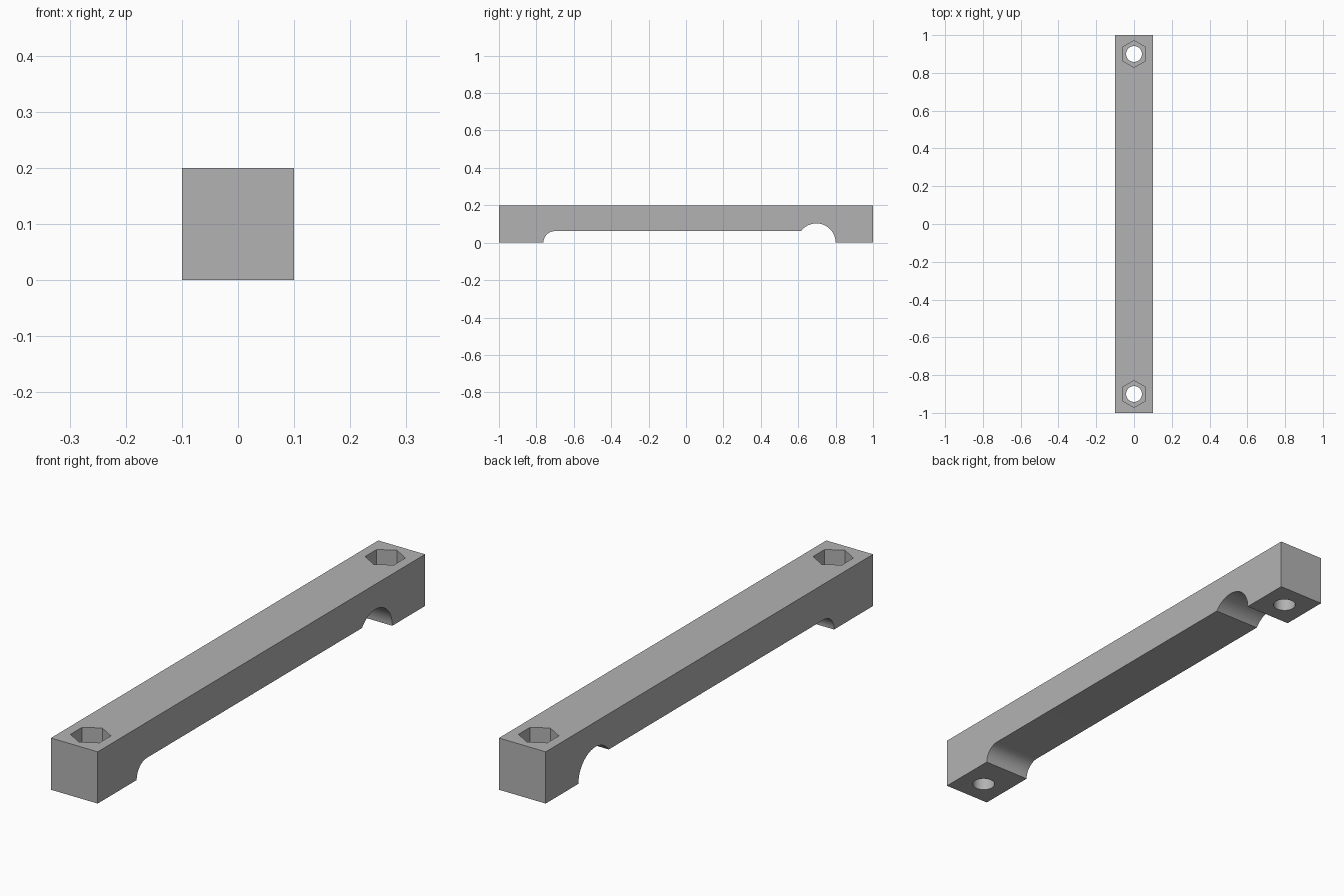
import bpy, bmesh
from math import sin, cos, pi, asin

if "Cube" in bpy.data.objects:
    bpy.data.objects.remove(bpy.data.objects["Cube"])

SLOT_Z = 0.062


def arc(cy, r, a0, a1, n):
    return [(cy + r * cos(a0 + (a1 - a0) * i / n), r * sin(a0 + (a1 - a0) * i / n))
            for i in range(n + 1)]


def new_object(name, bm):
    bmesh.ops.recalc_face_normals(bm, faces=bm.faces)
    mesh = bpy.data.meshes.new(name)
    bm.to_mesh(mesh)
    bm.free()
    obj = bpy.data.objects.new(name, mesh)
    bpy.context.collection.objects.link(obj)
    return obj


def prism(name, points, direction):
    bm = bmesh.new()
    face = bm.faces.new([bm.verts.new(p) for p in points])
    ext = bmesh.ops.extrude_face_region(bm, geom=[face])
    verts = [v for v in ext["geom"] if isinstance(v, bmesh.types.BMVert)]
    bmesh.ops.translate(bm, verts=verts, vec=direction)
    return new_object(name, bm)


def post(name, y, r, sides, z0, z1):
    pts = [(r * sin(2 * pi * i / sides), y + r * cos(2 * pi * i / sides), z0)
           for i in range(sides)]
    return prism(name, pts, (0, 0, z1 - z0))


# Bar: side profile with a quarter-round slot end and a round groove
groove_r = 0.103
profile = [(-1, 0.2), (-1, 0)]
profile += arc(-0.70, SLOT_Z, pi, pi / 2, 16)
profile += arc(0.697, groove_r, pi - asin(SLOT_Z / groove_r), 0, 32)
profile += [(1, 0), (1, 0.2)]
bar = prism("bar", [(-0.1, y, z) for y, z in profile], (0.2, 0, 0))

# Bolt holes and hexagonal nut pockets at both ends
cutters = []
for y, end in ((-0.9, "front"), (0.9, "back")):
    cutters.append(post(end + "_nut_pocket_cutter", y, 0.071, 6, 0.1, 0.3))
    cutters.append(post(end + "_bolt_hole_cutter", y, 0.042, 48, -0.1, 0.15))

bpy.context.view_layer.objects.active = bar
bar.select_set(True)
for cutter in cutters:
    cutter.hide_render = True
    mod = bar.modifiers.new(cutter.name, 'BOOLEAN')
    mod.object = cutter
    mod.operation = 'DIFFERENCE'
    mod.solver = 'EXACT'
    bpy.ops.object.modifier_apply(modifier=mod.name)
for cutter in cutters:
    bpy.data.objects.remove(cutter)

# Grey finish, smooth only on the rounded cuts
grey = bpy.data.materials.new("grey")
grey.diffuse_color = (0.45, 0.45, 0.45, 1)
grey.use_nodes = True
grey.node_tree.nodes["Principled BSDF"].inputs["Base Color"].default_value = grey.diffuse_color
bar.data.materials.clear()
bar.data.materials.append(grey)
bpy.ops.object.shade_smooth_by_angle(angle=pi / 6)
